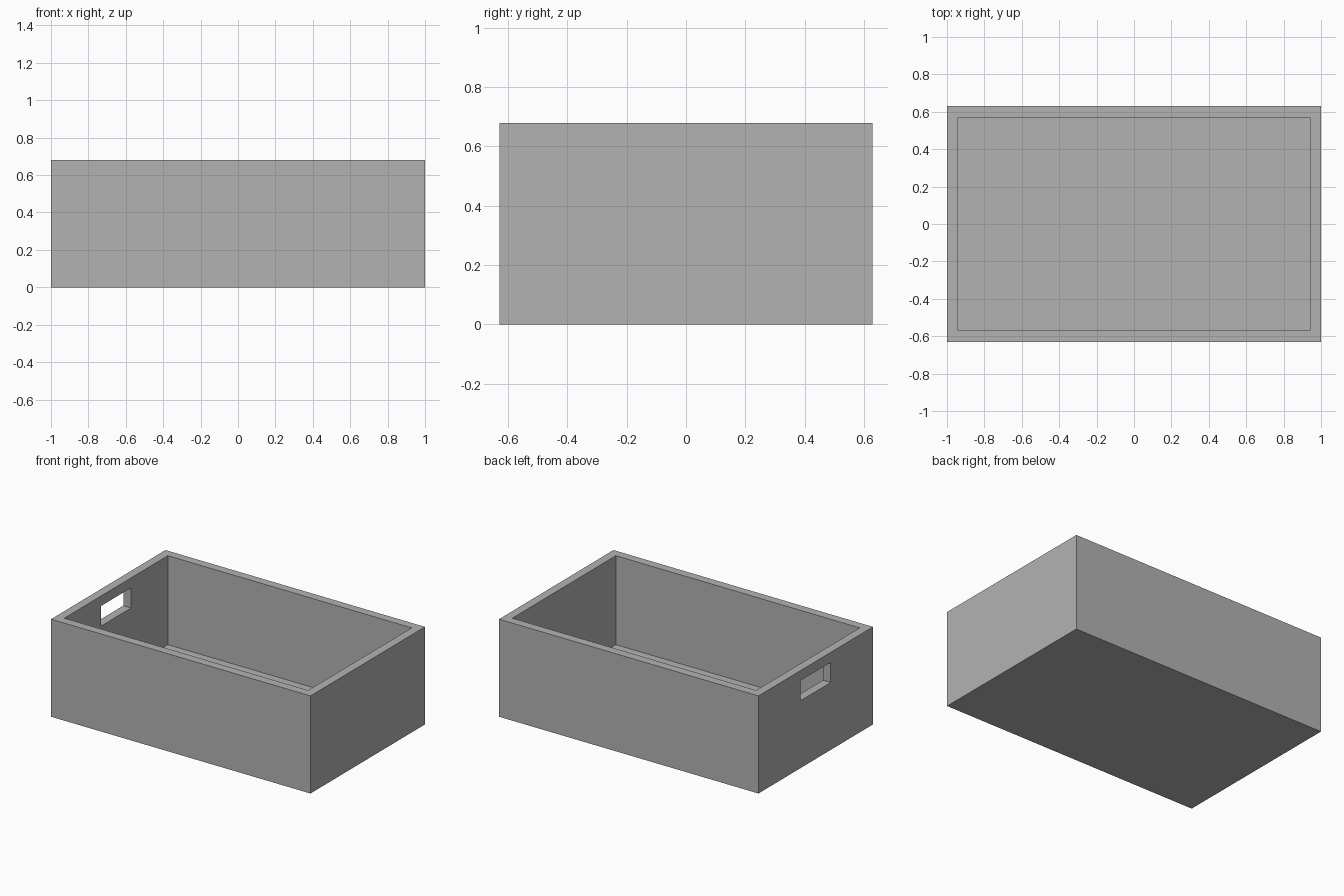
import bpy
import bmesh
from mathutils import Matrix

if "Cube" in bpy.data.objects:
    bpy.data.objects.remove(bpy.data.objects["Cube"], do_unlink=True)

LENGTH, DEPTH, HEIGHT = 2.0, 1.26, 0.68
WALL = 0.06

grey = bpy.data.materials.new("plain grey")
grey.use_nodes = True
colour = (0.45, 0.45, 0.45, 1)
grey.diffuse_color = colour
grey.node_tree.nodes["Principled BSDF"].inputs["Base Color"].default_value = colour


def add_box(name, low, high):
    size = [b - a for a, b in zip(low, high)]
    middle = [(a + b) / 2 for a, b in zip(low, high)]
    bm = bmesh.new()
    bmesh.ops.create_cube(bm, size=1, matrix=Matrix.Translation(middle) @ Matrix.Diagonal((*size, 1)))
    mesh = bpy.data.meshes.new(name)
    bm.to_mesh(mesh)
    bm.free()
    mesh.materials.append(grey)
    obj = bpy.data.objects.new(name, mesh)
    bpy.context.collection.objects.link(obj)
    return obj


def cut(target, cutter):
    mod = target.modifiers.new(cutter.name, "BOOLEAN")
    mod.operation = "DIFFERENCE"
    mod.solver = "EXACT"
    mod.object = cutter
    cutter.hide_render = True
    cutter.hide_viewport = True
    cutter.display_type = "WIRE"


x, y = LENGTH / 2, DEPTH / 2

# Open crate
crate = add_box("crate", (-x, -y, 0), (x, y, HEIGHT))

# Hollow inside, leaving the walls and floor
cut(crate, add_box("cavity_cutter", (WALL - x, WALL - y, WALL), (x - WALL, y - WALL, HEIGHT + 0.2)))

# Single hand hole through the right end wall
cut(crate, add_box("hand_hole_cutter", (-x - 0.1, -0.165, 0.47), (-x + WALL + 0.1, 0.165, 0.61)))
